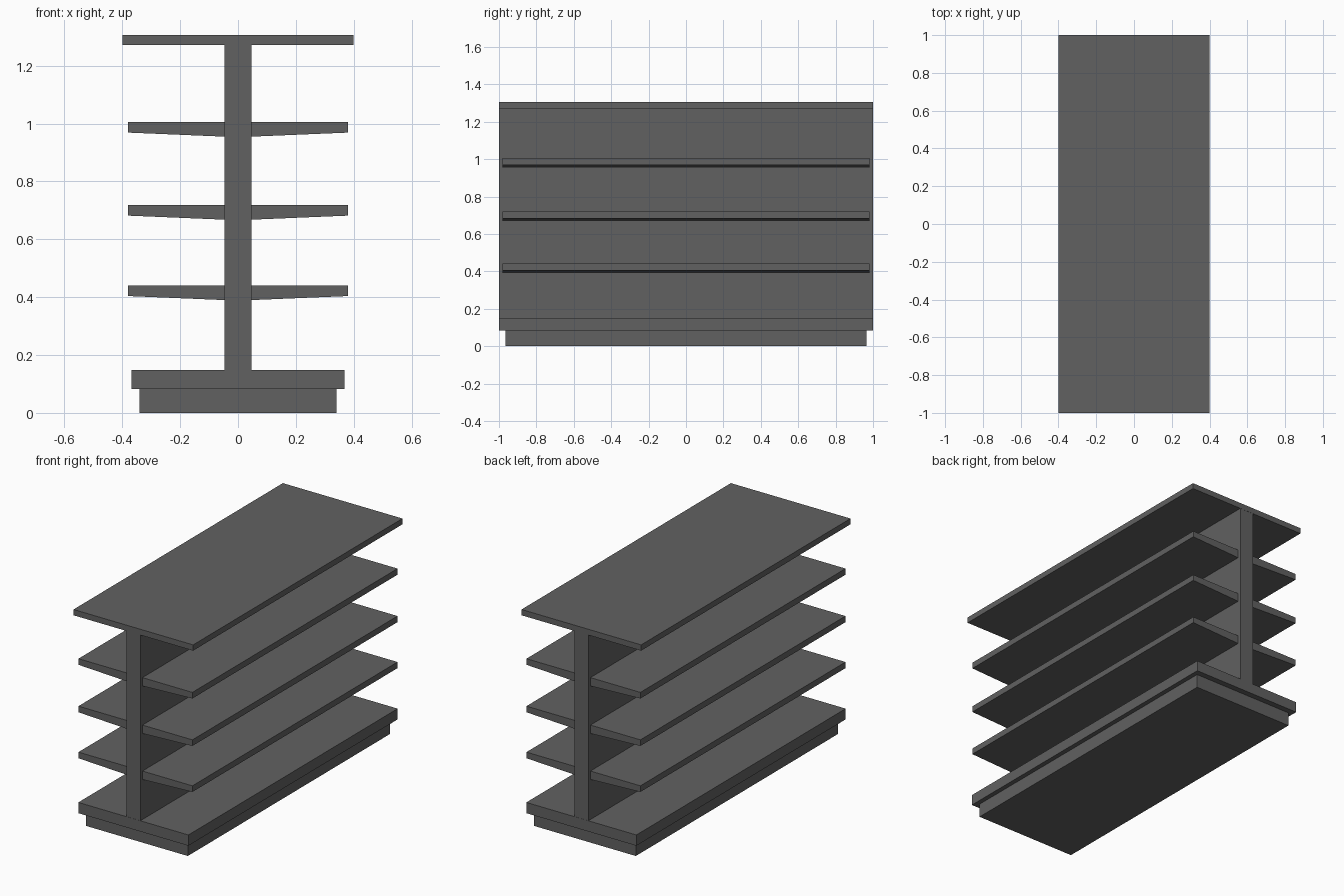
import bpy

if "Cube" in bpy.data.objects:
    bpy.data.objects.remove(bpy.data.objects["Cube"])

mat = bpy.data.materials.new("dark grey metal")
mat.diffuse_color = (0.12, 0.12, 0.12, 1)
mat.use_nodes = True
mat.node_tree.nodes["Principled BSDF"].inputs["Base Color"].default_value = mat.diffuse_color


def extrude_profile(name, profile, half_len):
    """Extrude an XZ outline (counter-clockwise seen from the front) along y."""
    n = len(profile)
    verts = [(x, y, z) for y in (-half_len, half_len) for x, z in profile]
    faces = [tuple(range(n)), tuple(range(2 * n - 1, n - 1, -1))]
    faces += [(i, i + n, (i + 1) % n + n, (i + 1) % n) for i in range(n)]
    mesh = bpy.data.meshes.new(name)
    mesh.from_pydata(verts, [], faces)
    mesh.materials.append(mat)
    obj = bpy.data.objects.new(name, mesh)
    bpy.context.collection.objects.link(obj)
    return obj


def board(name, half_w, z0, z1, half_len):
    return extrude_profile(
        name, [(-half_w, z0), (half_w, z0), (half_w, z1), (-half_w, z1)], half_len)


POST = 0.047

# Plinth, base deck, centre panel and top board
board("plinth", 0.34, 0.0, 0.083, 0.965)
board("base_deck", 0.368, 0.083, 0.148, 1.0)
board("centre_panel", POST, 0.148, 1.271, 0.999)
board("top_board", 0.4, 1.271, 1.306, 1.0)

# Tapered shelves, mirrored to both sides of the panel
for i, z in enumerate((0.441, 0.719, 1.006)):
    shelf = extrude_profile(
        f"shelf_pair_{i + 1}",
        [(POST, z - 0.051), (0.381, z - 0.037), (0.381, z), (POST, z)], 0.98)
    shelf.modifiers.new("both_sides", 'MIRROR').use_mirror_merge = False
